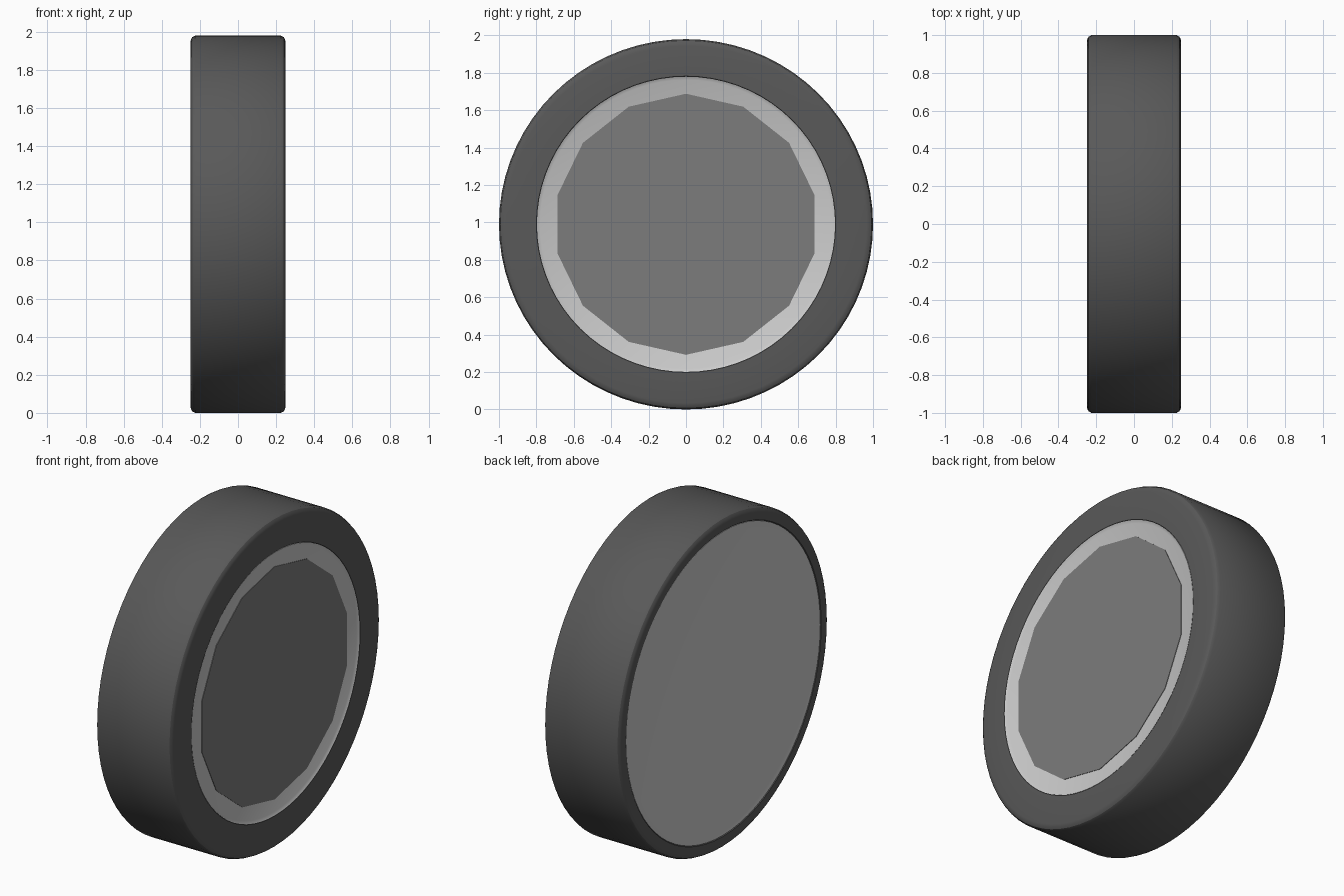
import bpy, bmesh
from math import pi, cos, sin

if "Cube" in bpy.data.objects:
    bpy.data.objects.remove(bpy.data.objects["Cube"])

ZC = 0.99  # axle height; the wheel is very slightly squashed vertically


def grey(name, v):
    m = bpy.data.materials.new(name)
    m.diffuse_color = (v, v, v, 1)
    m.use_nodes = True
    m.node_tree.nodes["Principled BSDF"].inputs["Base Color"].default_value = m.diffuse_color
    return m


def lathe(name, profile, sides, mat, phase=0.0):
    """Revolve (x, radius) points around the x axle; radius 0 closes as a cap."""
    bm = bmesh.new()
    rings = []
    for x, r in profile:
        if r == 0:
            rings.append([bm.verts.new((x, 0, 0))] * sides)
        else:
            rings.append([bm.verts.new((x, r * cos(phase + 2 * pi * i / sides),
                                        r * sin(phase + 2 * pi * i / sides) * ZC))
                          for i in range(sides)])
    for a, b in zip(rings, rings[1:]):
        for i in range(sides):
            j = (i + 1) % sides
            quad = list(dict.fromkeys([a[i], a[j], b[j], b[i]]))
            bm.faces.new(quad)
    bmesh.ops.recalc_face_normals(bm, faces=bm.faces)
    me = bpy.data.meshes.new(name)
    bm.to_mesh(me)
    bm.free()
    ob = bpy.data.objects.new(name, me)
    bpy.context.collection.objects.link(ob)
    ob.location.z = ZC
    me.materials.append(mat)
    bpy.ops.object.select_all(action='DESELECT')
    ob.select_set(True)
    bpy.context.view_layer.objects.active = ob
    bpy.ops.object.shade_smooth_by_angle(angle=pi / 6)
    return ob


rubber = grey("rubber", 0.1)
metal = grey("metal", 0.6)
dark_metal = grey("dark_metal", 0.2)

# Tyre: rounded shoulders, shallow seat on each face
lathe("tyre", [(0.235, 0), (0.235, 0.79), (0.25, 0.80), (0.25, 0.965),
               (0.247, 0.98), (0.24, 0.992), (0.225, 1.0),
               (-0.225, 1.0), (-0.24, 0.992), (-0.247, 0.98), (-0.25, 0.965),
               (-0.25, 0.925), (-0.235, 0.915), (-0.235, 0)], 72, rubber)

# Outer rim ring with its lip
lathe("rim_disc", [(0.22, 0), (0.22, 0.797), (0.249, 0.797), (0.24, 0.78),
                   (0.24, 0)], 72, metal)

# Fourteen-sided hub plate inside the rim
lathe("hub_plate", [(0.23, 0), (0.23, 0.705), (0.243, 0.705), (0.243, 0)],
      14, dark_metal, pi / 14)

# Back plate, dished gently at the edge
lathe("back_plate", [(-0.22, 0), (-0.22, 0.92), (-0.247, 0.92), (-0.24, 0.88),
                     (-0.239, 0)], 72, metal)
